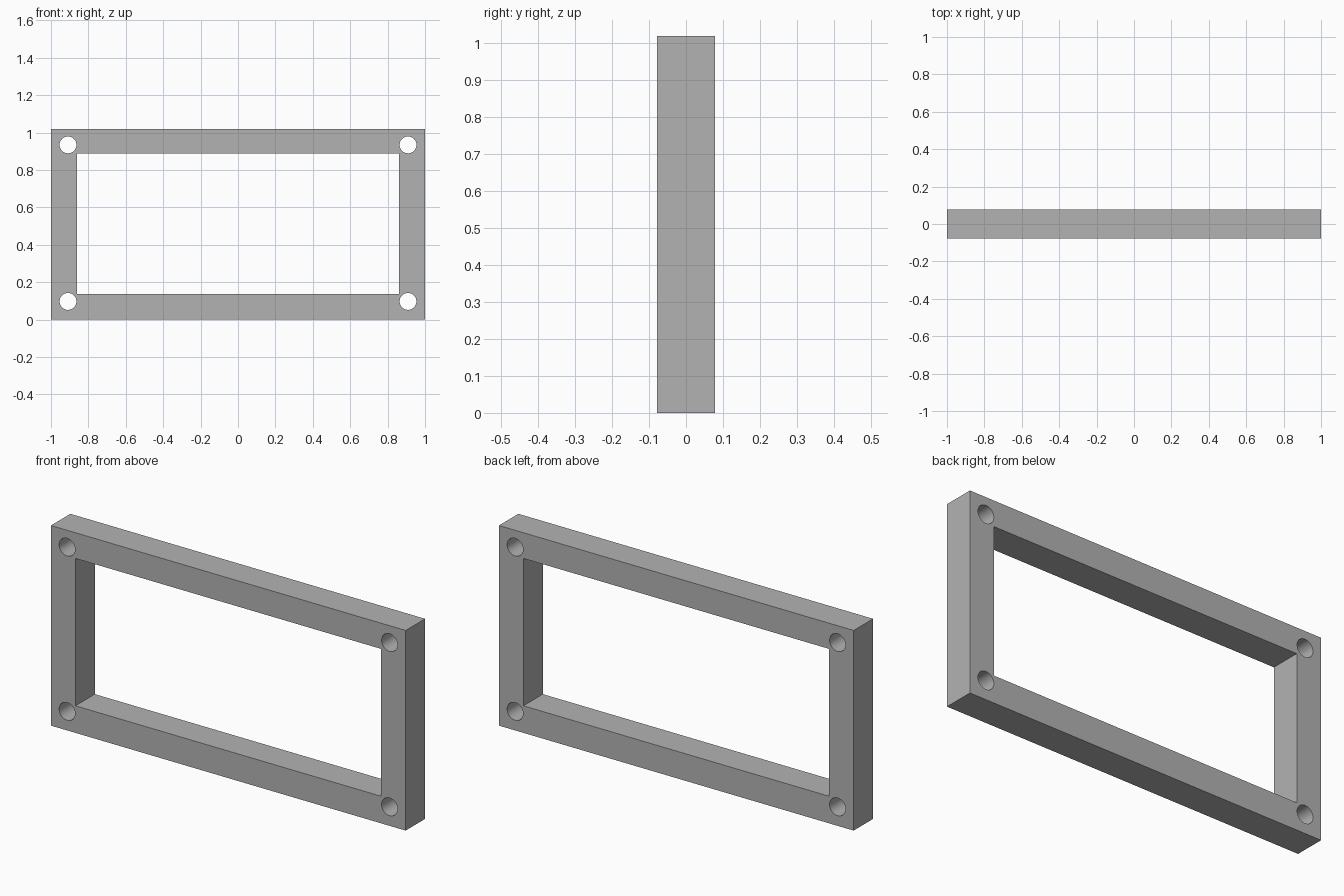
import bpy
import bmesh
from math import cos, sin, pi, radians

if "Cube" in bpy.data.objects:
    bpy.data.objects.remove(bpy.data.objects["Cube"], do_unlink=True)

HEIGHT = 1.02
DEPTH = 0.156
HOLE_RADIUS = 0.045

grey = bpy.data.materials.new("plain_grey")
grey.use_nodes = True
colour = (0.45, 0.45, 0.45, 1)
grey.diffuse_color = colour
grey.node_tree.nodes["Principled BSDF"].inputs["Base Color"].default_value = colour


def rectangle(half_width, low, high):
    return [(-half_width, low), (half_width, low), (half_width, high), (-half_width, high)]


def circle(cx, cy, radius, sides=48):
    return [(cx + radius * cos(2 * pi * i / sides), cy + radius * sin(2 * pi * i / sides))
            for i in range(sides)]


# Outline, window opening and four corner bolt holes
loops = [rectangle(1, 0, HEIGHT), rectangle(0.862, 0.138, 0.889)]
loops += [circle(x, z, HOLE_RADIUS) for x in (-0.909, 0.909) for z in (0.097, 0.934)]

# Filled profile extruded to the frame depth
profile = bpy.data.curves.new("frame_profile", "CURVE")
profile.dimensions = "2D"
profile.fill_mode = "BOTH"
profile.extrude = DEPTH / 2
for points in loops:
    spline = profile.splines.new("POLY")
    spline.points.add(len(points) - 1)
    for point, (x, z) in zip(spline.points, points):
        point.co = (x, z, 0, 1)
    spline.use_cyclic_u = True
profile.materials.append(grey)

frame = bpy.data.objects.new("mounting_frame", profile)
bpy.context.collection.objects.link(frame)
frame.rotation_euler.x = radians(90)
bpy.ops.object.select_all(action="DESELECT")
frame.select_set(True)
bpy.context.view_layer.objects.active = frame
bpy.ops.object.convert(target="MESH")
bpy.ops.object.transform_apply(location=False, rotation=True, scale=False)

# Weld the caps to the walls, merge flat faces and smooth the hole walls
bm = bmesh.new()
bm.from_mesh(frame.data)
bmesh.ops.remove_doubles(bm, verts=bm.verts, dist=0.0001)
bmesh.ops.recalc_face_normals(bm, faces=bm.faces)
bm.to_mesh(frame.data)
bm.free()
bpy.ops.object.shade_smooth_by_angle(angle=radians(30))
